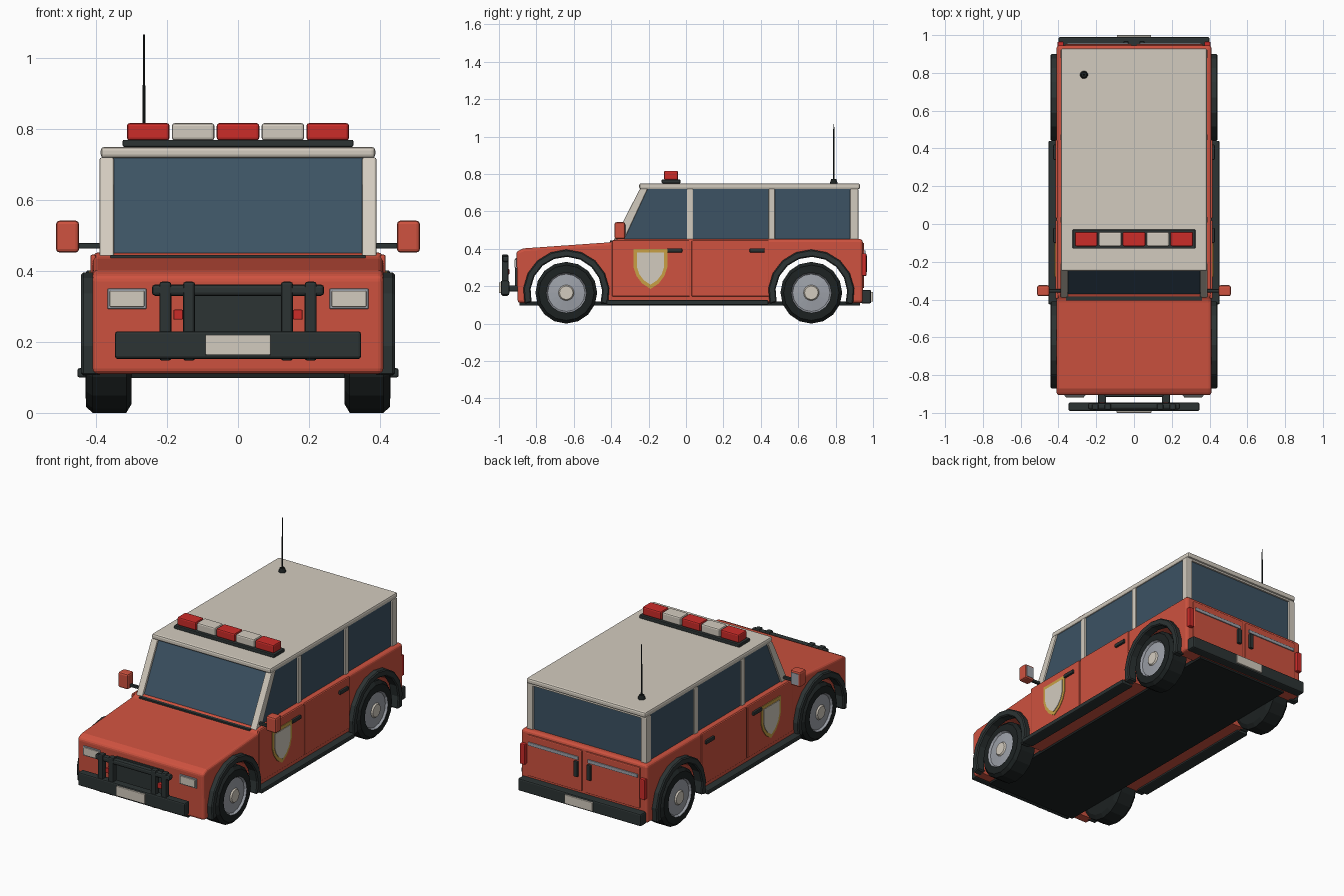
import bpy, bmesh, math
from math import cos, sin, pi, radians

if "Cube" in bpy.data.objects:
    bpy.data.objects.remove(bpy.data.objects["Cube"], do_unlink=True)


def material(name, r, g, b):
    m = bpy.data.materials.new(name)
    m.use_nodes = True
    m.diffuse_color = (r, g, b, 1)
    bsdf = m.node_tree.nodes["Principled BSDF"]
    bsdf.inputs["Base Color"].default_value = (r, g, b, 1)
    bsdf.inputs["Roughness"].default_value = 0.6
    return m


RED = material("body_red", 0.62, 0.085, 0.05)
LAMP = material("lamp_red", 0.6, 0.025, 0.022)
CREAM = material("cream", 0.65, 0.6, 0.52)
GLASS = material("window_blue", 0.045, 0.085, 0.125)
TRIM = material("dark_trim", 0.025, 0.033, 0.033)
TYRE = material("tyre_black", 0.012, 0.016, 0.016)
SILVER = material("silver", 0.34, 0.36, 0.4)
GOLD = material("gold", 0.58, 0.35, 0.06)


def finish(name, bm, mats, bevel=0.0, segments=2):
    bmesh.ops.recalc_face_normals(bm, faces=bm.faces)
    mesh = bpy.data.meshes.new(name)
    bm.to_mesh(mesh)
    bm.free()
    for m in mats:
        mesh.materials.append(m)
    ob = bpy.data.objects.new(name, mesh)
    bpy.context.collection.objects.link(ob)
    if bevel:
        mod = ob.modifiers.new("bevel", "BEVEL")
        mod.width, mod.segments, mod.limit_method = bevel, segments, "ANGLE"
    return ob


def prism(name, points, x0, x1, mat, bevel=0.0, segments=2):
    """Side profile of (y, z) points, extruded from x0 to x1."""
    bm = bmesh.new()
    a = [bm.verts.new((x0, y, z)) for y, z in points]
    b = [bm.verts.new((x1, y, z)) for y, z in points]
    bm.faces.new(a)
    bm.faces.new(b[::-1])
    for i in range(len(a)):
        j = (i + 1) % len(a)
        bm.faces.new((a[i], b[i], b[j], a[j]))
    return finish(name, bm, [mat], bevel, segments)


def box(name, x, y, z, mat, bevel=0.0):
    return prism(name, [(y[0], z[0]), (y[1], z[0]), (y[1], z[1]), (y[0], z[1])],
                 x[0], x[1], mat, bevel)


def arc(cy, cz, r, start, end, n):
    step = (end - start) / n
    return [(cy + r * cos(radians(start + i * step)), cz + r * sin(radians(start + i * step)))
            for i in range(n + 1)]


def wheel(name, side, cy, cz, sides=16):
    """Lathe about the axle: (x, radius, material slot of the band that follows)."""
    rings = [(0.30, 0.01, 0), (0.30, 0.14, 0), (0.315, 0.165, 0), (0.41, 0.165, 0),
             (0.428, 0.148, 0), (0.43, 0.108, 1), (0.418, 0.1, 1), (0.424, 0.042, 2),
             (0.432, 0.036, 2), (0.432, 0.005, 2)]
    bm = bmesh.new()
    loops = [[bm.verts.new((side * x, cy + r * cos(2 * pi * i / sides), cz + r * sin(2 * pi * i / sides)))
              for i in range(sides)] for x, r, _ in rings]
    for k in range(len(rings) - 1):
        for i in range(sides):
            j = (i + 1) % sides
            f = bm.faces.new((loops[k][i], loops[k][j], loops[k + 1][j], loops[k + 1][i]))
            f.material_index = rings[k][2]
    bm.faces.new(loops[0])
    bm.faces.new(loops[-1]).material_index = 2
    return finish(name, bm, [TYRE, SILVER, CREAM])


AXLES = {"front": -0.64, "rear": 0.67}
AXLE_Z = 0.165
SIDES = {"left": 1, "right": -1}

# Lower body with wheel openings cut right through
body = prism("body", [(-0.9, 0.11), (-0.907, 0.385), (-0.87, 0.402), (-0.4, 0.435), (-0.375, 0.452),
                      (0.945, 0.452), (0.945, 0.11)], -0.41, 0.41, RED, 0.02, 3)
for end, cy in AXLES.items():
    cutter = prism(end + "_arch_cutter", arc(cy, AXLE_Z, 0.205, 0, 345, 23), -0.6, 0.6, RED)
    cutter.hide_render = True
    cutter.hide_viewport = True
    cutter.display_type = "WIRE"
    cut = body.modifiers.new(end + "_arch", "BOOLEAN")
    cut.object, cut.operation, cut.solver = cutter, "DIFFERENCE", "EXACT"
box("underbody", (-0.3, 0.3), (-0.89, 0.93), (0.098, 0.118), TYRE)

# Cabin glass, roof and windscreen base
prism("cabin_glass", [(-0.375, 0.44), (-0.235, 0.72), (0.91, 0.72), (0.91, 0.44)], -0.38, 0.38, GLASS)
box("roof_rim", (-0.378, 0.378), (-0.235, 0.92), (0.708, 0.725), CREAM)
box("roof", (-0.387, 0.387), (-0.25, 0.93), (0.718, 0.75), CREAM, 0.01)
box("windscreen_base", (-0.36, 0.36), (-0.405, -0.36), (0.432, 0.445), TRIM)

# Light bar
box("light_bar_base", (-0.325, 0.325), (-0.13, -0.03), (0.75, 0.77), TRIM, 0.004)
for i in range(5):
    cx = (i - 2) * 0.1265
    box(f"light_bar_lamp_{i + 1}", (cx - 0.06, cx + 0.06), (-0.118, -0.042), (0.768, 0.817),
        CREAM if i % 2 else LAMP, 0.008)

# Antenna
for name, r1, r2, z0, z1 in (("antenna_base", 0.022, 0.014, 0.748, 0.772),
                             ("antenna_rod", 0.005, 0.0025, 0.77, 1.067)):
    bm = bmesh.new()
    bmesh.ops.create_cone(bm, cap_ends=True, segments=10, radius1=r1, radius2=r2, depth=z1 - z0)
    bmesh.ops.translate(bm, verts=bm.verts, vec=(-0.265, 0.79, (z0 + z1) / 2))
    finish(name, bm, [TYRE])

# Front: grille, bull bar, bumper, number plate
box("grille", (-0.155, 0.155), (-0.915, -0.89), (0.2, 0.345), TRIM, 0.004)
box("bull_bar_top", (-0.243, 0.243), (-0.982, -0.948), (0.33, 0.362), TRIM, 0.01)
box("front_bumper", (-0.347, 0.347), (-0.99, -0.945), (0.152, 0.23), TRIM, 0.008)
box("front_plate", (-0.092, 0.092), (-1.0, -0.985), (0.163, 0.22), CREAM, 0.003)

# Rear: bumper and number plate
box("rear_bumper", (-0.4, 0.4), (0.935, 0.99), (0.108, 0.18), TRIM, 0.008)
box("rear_plate", (-0.09, 0.09), (0.985, 1.0), (0.118, 0.17), CREAM, 0.003)

# Badge outline: flat top, straight sides, curved to a point
half = [(0.09, 0.4), (0.09, 0.3), (0.075, 0.255), (0.045, 0.215)]


def badge(scale):
    pts = half + [(0, 0.185)] + [(-y, z) for y, z in reversed(half)]
    return [(-0.19 + y * scale, 0.3 + (z - 0.3) * scale) for y, z in pts]


for label, s in SIDES.items():
    def span(a, b):
        return (s * a, s * b)

    # Wheels and wheel arch flares
    for end, cy in AXLES.items():
        wheel(f"{end}_{label}_wheel", s, cy, AXLE_Z)
        outer = arc(cy, AXLE_Z, 0.231, -15, 195, 10)
        inner = arc(cy, AXLE_Z, 0.192, 195, -18, 10)
        prism(f"{end}_{label}_arch", outer + inner, *span(0.385, 0.442), TRIM, 0.006, 1)
    box(label + "_sill", span(0.38, 0.453), (-0.425, 0.44), (0.1, 0.126), TRIM, 0.006)

    # Pillars
    prism(label + "_windscreen_pillar", [(-0.39, 0.44), (-0.335, 0.44), (-0.205, 0.72), (-0.247, 0.72)],
          *span(0.35, 0.39), CREAM, 0.005)
    for name, y0, y1 in (("middle", 0.005, 0.038), ("back", 0.442, 0.475), ("corner", 0.878, 0.922)):
        box(f"{label}_{name}_pillar", span(0.35, 0.389), (y0, y1), (0.44, 0.72), CREAM, 0.005)

    # Side doors with handles
    box(label + "_front_door", span(0.4, 0.416), (-0.395, 0.02), (0.145, 0.446), RED, 0.005)
    box(label + "_rear_door", span(0.4, 0.416), (0.03, 0.445), (0.145, 0.446), RED, 0.005)
    for name, y0 in (("front", -0.1), ("rear", 0.34)):
        box(f"{label}_{name}_door_handle", span(0.41, 0.428), (y0, y0 + 0.08), (0.38, 0.402), TRIM, 0.005)

    # Door badge
    prism(label + "_badge_border", badge(1.0), *span(0.414, 0.42), GOLD)
    prism(label + "_badge_face", badge(0.8), *span(0.416, 0.423), CREAM)

    # Wing mirror
    box(label + "_mirror_arm", span(0.38, 0.46), (-0.362, -0.345), (0.463, 0.479), TRIM, 0.003)
    box(label + "_mirror", span(0.448, 0.513), (-0.382, -0.325), (0.452, 0.542), RED, 0.01)
    box(label + "_mirror_glass", span(0.457, 0.504), (-0.33, -0.322), (0.464, 0.53), SILVER)

    # Headlight and bull bar lamp
    box(label + "_headlight_frame", span(0.258, 0.368), (-0.912, -0.89), (0.293, 0.35), SILVER, 0.003)
    box(label + "_headlight", span(0.264, 0.362), (-0.918, -0.9), (0.299, 0.344), CREAM, 0.003)
    box(label + "_bull_bar_lamp", span(0.155, 0.182), (-0.97, -0.945), (0.263, 0.291), LAMP, 0.003)

    # Bull bar uprights and mount
    for name, cx in (("inner", 0.138), ("outer", 0.205)):
        box(f"{label}_{name}_bull_bar", span(cx - 0.017, cx + 0.017), (-0.985, -0.95),
            (0.147, 0.37), TRIM, 0.008)
    box(label + "_bull_bar_mount", span(0.148, 0.19), (-0.955, -0.89), (0.172, 0.205), TRIM, 0.004)

    # Rear door, strip, handle and tail light
    box(label + "_tailgate", span(0.012, 0.365), (0.935, 0.953), (0.19, 0.432), RED, 0.006)
    box(label + "_tailgate_strip", span(0.03, 0.355), (0.945, 0.959), (0.372, 0.392), SILVER, 0.002)
    box(label + "_tailgate_handle", span(0.03, 0.055), (0.945, 0.968), (0.275, 0.365), TRIM, 0.004)
    box(label + "_tail_light", span(0.372, 0.405), (0.93, 0.965), (0.255, 0.375), LAMP, 0.005)
